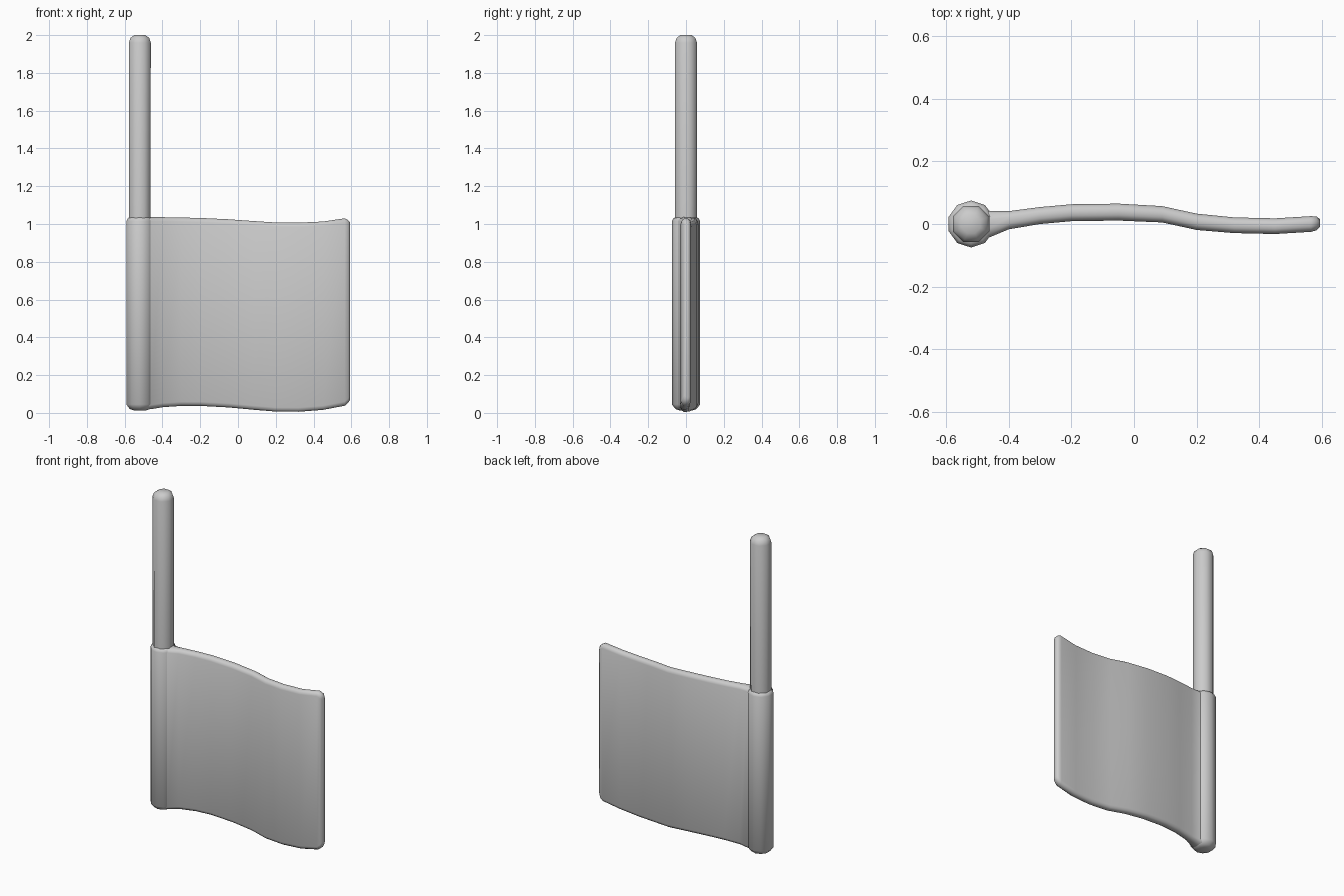
import bpy
import bmesh
import math

if "Cube" in bpy.data.objects:
    bpy.data.objects.remove(bpy.data.objects["Cube"], do_unlink=True)

grey = bpy.data.materials.new("plain grey")
grey.use_nodes = True
grey.diffuse_color = (0.6, 0.6, 0.6, 1)
grey.node_tree.nodes["Principled BSDF"].inputs["Base Color"].default_value = (0.6, 0.6, 0.6, 1)


def loft(name, rings, angle):
    """Skin a list of equal rings, close both ends and smooth the result."""
    bm = bmesh.new()
    loops = [[bm.verts.new(p) for p in ring] for ring in rings]
    n = len(loops[0])
    for a, b in zip(loops, loops[1:]):
        for i in range(n):
            j = (i + 1) % n
            bm.faces.new((a[i], a[j], b[j], b[i]))
    bm.faces.new(loops[0])
    bm.faces.new(loops[-1])
    bmesh.ops.recalc_face_normals(bm, faces=bm.faces)
    mesh = bpy.data.meshes.new(name)
    bm.to_mesh(mesh)
    bm.free()
    mesh.materials.append(grey)
    obj = bpy.data.objects.new(name, mesh)
    bpy.context.collection.objects.link(obj)
    bpy.ops.object.select_all(action="DESELECT")
    obj.select_set(True)
    bpy.context.view_layer.objects.active = obj
    bpy.ops.object.shade_smooth_by_angle(angle=math.radians(angle))
    return obj


POLE_X = -0.52


def round_rings(profile, sides):
    """Rings around the pole axis from (radius, height) pairs."""
    turn = [2 * math.pi * (i + 0.5) / sides for i in range(sides)]
    return [[(POLE_X + r * math.cos(a), r * math.sin(a), z) for a in turn]
            for r, z in profile]


# Pole, standing out of the sleeve
loft("pole", round_rings([(0.062, 0.9), (0.063, 1.96), (0.054, 1.985), (0.032, 2.0)], 8), 50)

# Sleeve wrapped around the pole
loft("sleeve", round_rings([(0.03, 0.012), (0.055, 0.02), (0.075, 0.045),
                            (0.075, 1.015), (0.066, 1.032), (0.05, 1.036)], 10), 50)

# Waving cloth: x, y, half thickness, bottom, top
stations = [
    (-0.50, 0.0, 0.058, 0.016, 1.035),
    (-0.46, 0.0, 0.042, 0.02, 1.036),
    (-0.40, 0.012, 0.029, 0.03, 1.036),
    (-0.30, 0.027, 0.027, 0.037, 1.034),
    (-0.20, 0.036, 0.027, 0.037, 1.032),
    (-0.05, 0.038, 0.027, 0.029, 1.025),
    (0.09, 0.031, 0.026, 0.016, 1.015),
    (0.20, 0.007, 0.026, 0.007, 1.008),
    (0.32, -0.004, 0.025, 0.006, 1.007),
    (0.45, -0.007, 0.025, 0.016, 1.013),
    (0.565, 0.0, 0.025, 0.038, 1.03),
    (0.583, 0.002, 0.022, 0.053, 1.02),
    (0.594, 0.003, 0.012, 0.07, 1.008),
]


def cloth_ring(x, y, t, low, high):
    edge = [(t, 0.022), (0.8 * t, 0.008), (0.35 * t, 0.0)]
    edge += [(-d, h) for d, h in reversed(edge)]
    return ([(x, y + d, low + h) for d, h in edge]
            + [(x, y + d, high - h) for d, h in reversed(edge)])


loft("cloth", [cloth_ring(*s) for s in stations], 50)
